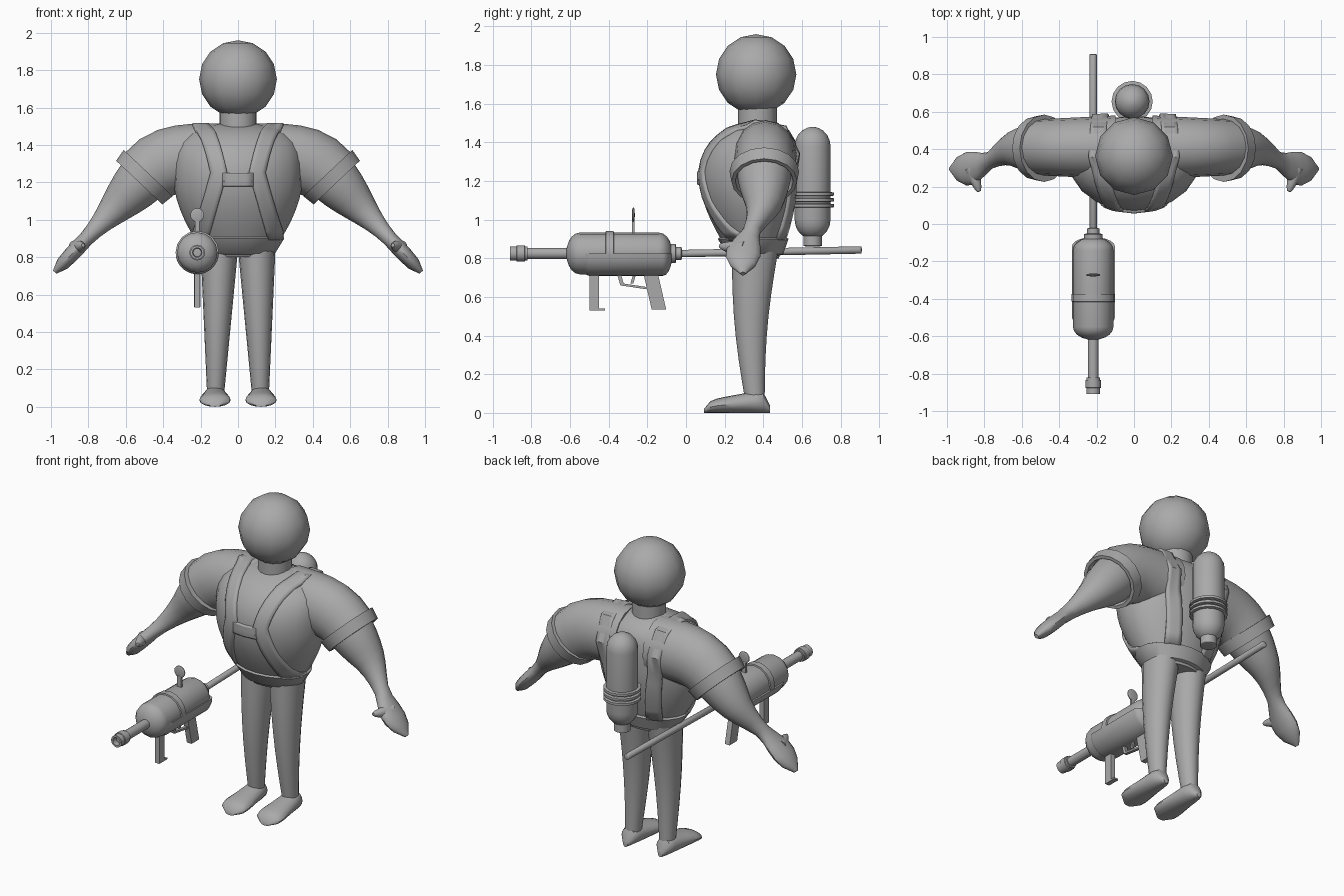
import bpy, bmesh
from math import sin, cos, pi, radians, sqrt
from mathutils import Vector
from mathutils.bvhtree import BVHTree

cube = bpy.data.objects.get("Cube")
if cube:
    bpy.data.objects.remove(cube, do_unlink=True)

grey = bpy.data.materials.new("plain_grey")
grey.use_nodes = True
tone = (.4, .4, .4, 1)
grey.diffuse_color = tone
grey.node_tree.nodes["Principled BSDF"].inputs["Base Color"].default_value = tone

X, Y, Z = Vector((1, 0, 0)), Vector((0, 1, 0)), Vector((0, 0, 1))
SIDES = {"left": 1, "right": -1}


def fractions(count):
    return [i / count for i in range(count + 1)]


def finish(name, bm, sharp=40):
    """Turn a bmesh into a smooth object with sharp creases."""
    mesh = bpy.data.meshes.new(name)
    bm.to_mesh(mesh)
    bm.free()
    for face in mesh.polygons:
        face.use_smooth = True
    mesh.set_sharp_from_angle(angle=radians(sharp))
    mesh.materials.append(grey)
    obj = bpy.data.objects.new(name, mesh)
    bpy.context.collection.objects.link(obj)
    return obj


def ring(center, u, v, count=16, sweep=2 * pi):
    """Points of an ellipse or, with a smaller sweep, of an arc."""
    return [Vector(center) + u * cos(sweep * f) + v * sin(sweep * f)
            for f in fractions(count)[:-1]]


def loft(name, rings, side=1):
    """Skin a list of rings and cap both ends."""
    bm = bmesh.new()
    loops = [[bm.verts.new((p.x * side, p.y, p.z)) for p in points] for points in rings]
    for low, high in zip(loops, loops[1:]):
        for i in range(len(low)):
            bm.faces.new((low[i - 1], low[i], high[i], high[i - 1]))
    bm.faces.new(loops[0])
    bm.faces.new(loops[-1])
    bmesh.ops.recalc_face_normals(bm, faces=bm.faces)
    return finish(name, bm)


def lathe(name, origin, axis, profile, side=1, sweep=2 * pi):
    """Turn (distance, radius) pairs about an axis."""
    u = X if axis == Y else axis.cross(Y).normalized()
    v = axis.cross(u)
    return loft(name, [ring(Vector(origin) + axis * d, u * r, v * r, sweep=sweep)
                       for d, r in profile], side)


def rounded(name, origin, axis, start, end, radius, cap=.005, sweep=2 * pi):
    """Cylinder with rounded ends, cap long."""
    arc = [(cap * (1 - sin(f * pi / 2)), radius * max(cos(f * pi / 2), .1))
           for f in fractions(5)]
    profile = [(start + cap - (cap - d), r) for d, r in reversed(arc)]
    profile += [(end - d, r) for d, r in arc]
    return lathe(name, origin, axis, profile, sweep=sweep)


def bar(name, x, start, end, depth, half):
    """Flat bar between two (y, z) points, cut square to the main direction."""
    a, b = (Vector((x, *point)) for point in (start, end))
    across = (Y if abs(b.z - a.z) > abs(b.y - a.y) else Z) * depth / 2
    outline = (a - across, a + across, b + across, b - across)
    loft(name, [[p + X * half * s for p in outline] for s in SIDES.values()])


def swell(t, low, high, power):
    """Grow from low to high, then close in a dome."""
    peak = .6
    if t < peak:
        return low + (high - low) * sin(pi / 2 * t / peak)
    return high * sqrt(1 - ((t - peak) / (1 - peak)) ** power)


def torso_ring(t, extra=0):
    front = swell(t, .14, .31, 2) + extra
    back = swell(t, .1, .2, 4) + extra
    center = (0, .38 + (back - front) / 2, .8 + .72 * t)
    return ring(center, X * (swell(t, .17, .345, 4) + extra), Y * (front + back) / 2, 20)


# Head and neck
bm = bmesh.new()
bmesh.ops.create_uvsphere(bm, u_segments=12, v_segments=8, radius=.208)
bmesh.ops.translate(bm, verts=bm.verts, vec=(0, .363, 1.752))
finish("head", bm, 80)
rounded("neck", (0, .37, 0), Z, 1.45, 1.65, .1)

# Torso and belt
torso = loft("torso", [torso_ring(t * .99) for t in fractions(14)])
loft("belt", [torso_ring(t, extra) for t, extra in ((.02, 0), (.03, .015), (.14, .015), (.15, 0))])


# Sleeves, forearms and hands
def sleeve_ring(t):
    tilt = radians(46) * t * t
    up = Vector((sin(tilt), 0, cos(tilt)))
    return ring((.1 + .4 * t, .41, 1.33 - .1 * t ** 4),
                up * (.185 - .02 * t ** 4), Y * (.17 - .02 * t))


ARM = Vector((.5, 0, -.53))
ARM_UP = ARM.cross(Y).normalized()
CUFF = Vector((.48, .405, 1.25))
WRIST = .7


def forearm_ring(t):
    bend = min(max(2 * t - .6, 0), 1)
    center = CUFF + ARM * t - Y * .11 * bend * bend * (3 - 2 * bend)
    if t < WRIST:
        thick = .09 + .05 * cos(pi * t / WRIST)
    else:
        thick = .04 * sqrt(1.1 - ((t - WRIST) / (1 - WRIST)) ** 4)
    palm = .05 * sin(pi * max(t - .6, 0) / .4)
    return ring(center, ARM_UP * thick, Y * (thick + palm))


def leg_ring(t):
    center = (.12 - .02 * t, .357 - .02 * sin(pi * t), .06 + .78 * t)
    return ring(center, X * (.045 + .055 * t), Y * (.05 + .07 * t))


def foot_ring(t):
    blunt = sqrt(1.1 - (2 * t - 1) ** 6)
    height = (.06 - .03 * t) * blunt
    return ring((.123, .435 - .343 * t, height), X * (.05 + .04 * t) * blunt, Z * height)


clothes = [torso]
for label, side in SIDES.items():
    clothes.append(loft(label + "_sleeve", [sleeve_ring(t) for t in fractions(6)], side))
    lathe(label + "_cuff", CUFF, ARM.normalized(),
          [(0, .14), (0, .18), (.07, .17), (.07, .15), (.03, .14)], side)
    loft(label + "_forearm_and_hand", [forearm_ring(t) for t in fractions(12)], side)
    lathe(label + "_thumb", (.87, .3, .85), Vector((-.3, -.9, .1)),
          [(0, .04), (.08, .03), (.12, .02), (.14, .01)], side)
    loft(label + "_leg", [leg_ring(t) for t in fractions(7)], side)
    loft(label + "_foot", [foot_ring(t) for t in fractions(10)], side)

# Harness: strips laid on the clothing
points, faces = [], []
for obj in clothes:
    base = len(points)
    points += [v.co.copy() for v in obj.data.vertices]
    faces += [[base + i for i in p.vertices] for p in obj.data.polygons]
surface = BVHTree.FromPolygons(points, faces)


def lay(x, t):
    """Surface point: t runs up the front, over the shoulder, down the back."""
    turn = pi * min(max(t - 1, 0), 1)
    drop = .35 * max(1 - t, t - 2, 0)
    outward = Vector((0, -cos(turn), sin(turn)))
    middle = Vector((x, .36, 1.25 - drop))
    hit = surface.ray_cast(middle + outward * 2, -outward)[0]
    return hit or surface.find_nearest(middle)[0]


def strap(name, path, half, side=1):
    """Strip along (t, x) points."""
    bm = bmesh.new()
    line = [Vector(a).lerp(Vector(b), f)
            for a, b in zip(path, path[1:]) for f in fractions(8)]
    rows = []
    for t, x in line:
        laid = [lay(x + half * (2 * f - 1), t) for f in fractions(4)]
        rows.append([bm.verts.new((p.x * side, p.y, p.z)) for p in laid])
    for a, b in zip(rows, rows[1:]):
        for k in range(len(a) - 1):
            bm.faces.new((a[k], a[k + 1], b[k + 1], b[k]))
    bmesh.ops.remove_doubles(bm, verts=bm.verts, dist=.0001)
    solid = finish(name, bm).modifiers.new("thickness", "SOLIDIFY")
    solid.thickness, solid.offset = .03, 0


for label, side in SIDES.items():
    strap(label + "_strap", [(0, .2), (1, .1), (1.5, .2), (3, .12)], .043, side)
strap("chest_plate", [(.8, 0), (1, 0)], .08)

# Back tank
TANK = Vector((-.01, .655, 0))
rounded("tank", TANK, Z, .9, 1.48, .093, .1)
rounded("tank_outlet", TANK, Z, .86, .95, .048)
for i in range(3):
    rounded("tank_collar", TANK + Z * (1.06 + .03 * i), Z, 0, .025, .11)

# Sprayer gun, along its own axis
GUN = Vector((-.218, 0, .825))
rounded("gun_body", GUN, Y, -.62, -.07, .108, .07)
rounded("gun_lower_cover", GUN, Y, -.55, -.07, .116, .05, pi)
rounded("gun_band", GUN, Y, -.42, -.37, .116)
rounded("gun_rear_collar", GUN, Y, -.09, -.05, .05)
rounded("gun_rear_tip", GUN, Y, -.06, -.02, .033)
rounded("barrel", GUN, Y, -.85, -.6, .029)
lathe("muzzle", GUN, Y, [(-.86, .02), (-.91, .025), (-.91, .037), (-.82, .037)])
rounded("muzzle_band", GUN, Y, -.88, -.83, .042)
rounded("long_rod", GUN, Vector((0, 1, .02)), -.05, .91, .019)

# Sight, grips and trigger
rounded("sight_disc", GUN + Z * .2, Y, -.28, -.265, .037)
bar("sight_post", GUN.x, (-.273, .9), (-.273, 1), .015, .013)
bar("rear_grip", GUN.x, (-.185, .73), (-.14, .535), .075, .017)
bar("front_grip", GUN.x, (-.475, .73), (-.475, .53), .05, .015)
bar("front_grip_foot", GUN.x, (-.48, .535), (-.42, .535), .01, .015)
bar("guard_front", GUN.x, (-.35, .73), (-.33, .66), .02, .01)
bar("guard_base", GUN.x, (-.335, .665), (-.2, .645), .012, .01)
bar("trigger", GUN.x, (-.265, .72), (-.28, .67), .015, .006)
